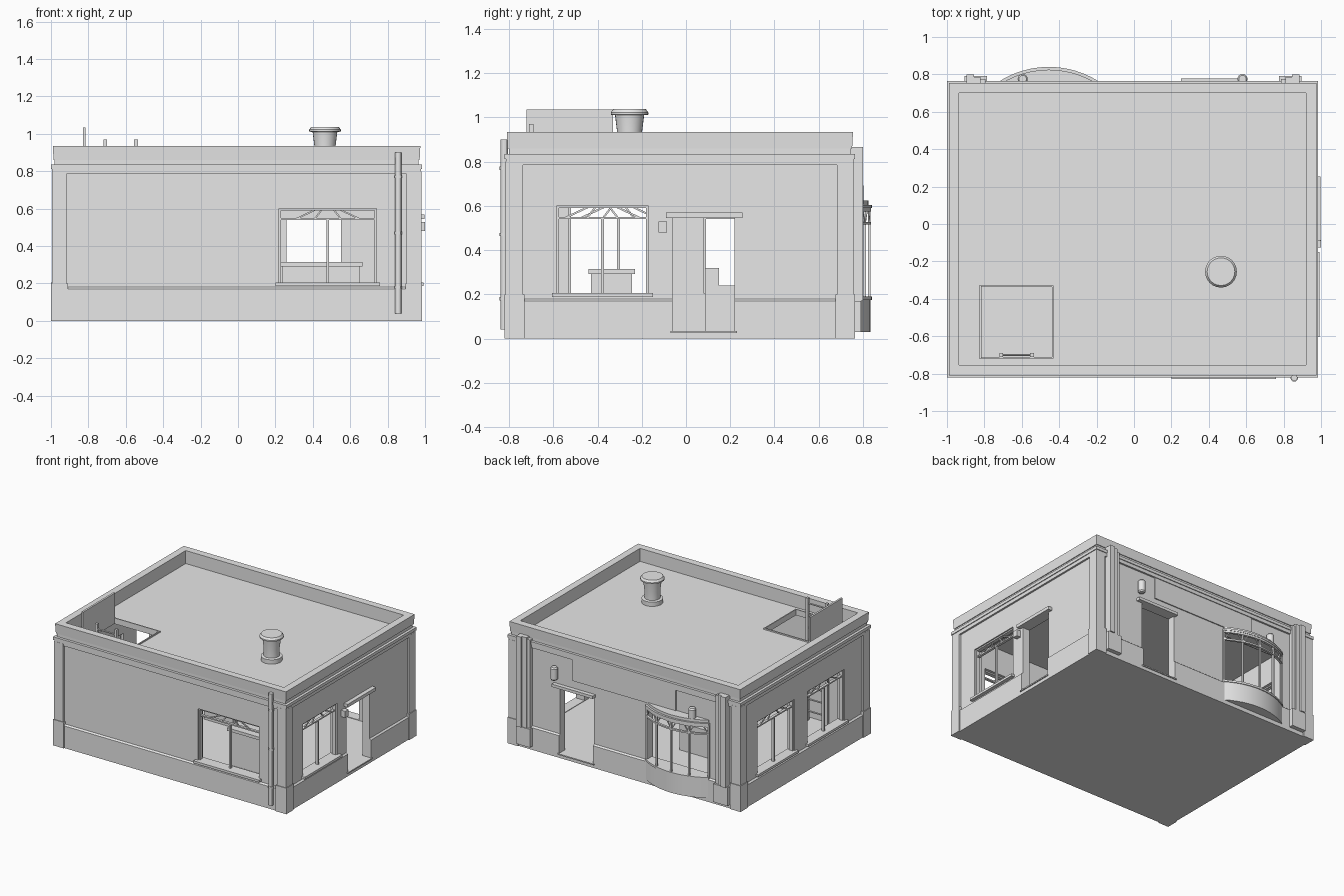
import bpy, bmesh, math
from mathutils import Vector

if "Cube" in bpy.data.objects:
    bpy.data.objects.remove(bpy.data.objects["Cube"], do_unlink=True)

GREY = (0.8, 0.8, 0.8, 1)
mat = bpy.data.materials.new("plain_grey")
mat.use_nodes = True
mat.diffuse_color = GREY
mat.node_tree.nodes["Principled BSDF"].inputs["Base Color"].default_value = GREY

X0, X1, Y0, Y1 = -1.0, 0.985, -0.82, 0.765


def finish(name, bm, smooth=False):
    bmesh.ops.recalc_face_normals(bm, faces=bm.faces)
    me = bpy.data.meshes.new(name)
    bm.to_mesh(me)
    bm.free()
    me.materials.append(mat)
    ob = bpy.data.objects.new(name, me)
    bpy.context.scene.collection.objects.link(ob)
    if smooth:
        bpy.ops.object.select_all(action='DESELECT')
        ob.select_set(True)
        bpy.context.view_layer.objects.active = ob
        bpy.ops.object.shade_smooth_by_angle()
    return ob


def bridge(bm, loops, closed=False):
    """Skin rings of points; cap the ends unless the rings close on themselves."""
    rings = [[bm.verts.new(p) for p in loop] for loop in loops]
    n = len(rings[0])
    for i in range(len(rings) if closed else len(rings) - 1):
        a, b = rings[i], rings[(i + 1) % len(rings)]
        for j in range(n):
            k = (j + 1) % n
            bm.faces.new((a[j], a[k], b[k], b[j]))
    if not closed:
        bm.faces.new(rings[0])
        bm.faces.new(rings[-1])


def rect(x0, x1, y0, y1, z):
    return [(x0, y0, z), (x1, y0, z), (x1, y1, z), (x0, y1, z)]


def add_box(bm, x0, x1, y0, y1, z0, z1):
    bridge(bm, [rect(x0, x1, y0, y1, z0), rect(x0, x1, y0, y1, z1)])


def boxes(name, items):
    bm = bmesh.new()
    for b in items:
        add_box(bm, *b)
    return finish(name, bm)


def on_wall(side, u, d, z):
    """Point on a wall: u along it, d outward from its outermost plane."""
    return Vector({"front": (u, Y0 - d, z), "back": (u, Y1 + d, z),
                   "left": (X1 + d, u, z), "right": (X0 - d, u, z)}[side])


def wall_box(side, u0, u1, d0, d1, z0, z1):
    p, q = on_wall(side, u0, d0, z0), on_wall(side, u1, d1, z1)
    return [c for i in range(3) for c in sorted((p[i], q[i]))]


def add_beam(bm, p, q, r, n=4):
    p, q = Vector(p), Vector(q)
    rot = (q - p).to_track_quat('Z', 'Y')
    ring = [rot @ Vector((r * math.cos(a), r * math.sin(a), 0))
            for a in (2 * math.pi * (i + 0.5) / n for i in range(n))]
    bridge(bm, [[p + v for v in ring], [q + v for v in ring]])


def lathe(name, x, y, profile, n=24):
    bm = bmesh.new()
    bridge(bm, [[(x + r * math.cos(2 * math.pi * i / n), y + r * math.sin(2 * math.pi * i / n), z)
                 for i in range(n)] for r, z in profile])
    return finish(name, bm, True)


def cut(ob, cutter):
    m = ob.modifiers.new("openings", 'BOOLEAN')
    m.object, m.solver = cutter, 'EXACT'
    dg = bpy.context.evaluated_depsgraph_get()
    me = bpy.data.meshes.new_from_object(ob.evaluated_get(dg))
    ob.modifiers.clear()
    ob.data = me


# Walls, cornice and parapet swept around the plan
profile = [(.008, 0), (.008, .17), (.02, .18), (.02, .785), (.006, .785), (.006, .812), (0, .812),
           (0, .835), (.02, .835), (.02, .86), (.014, .86), (.01, .935), (.065, .935),
           (.065, .82), (.08, .82), (.08, 0)]
bm = bmesh.new()
bridge(bm, [rect(X0 + i, X1 - i, Y0 + i, Y1 - i, z) for i, z in profile], True)
walls = finish("walls", bm)

# Openings for windows, doors and bay
windows = [("front", .22, .74), ("left", -.585, -.17), ("right", -.53, -.08), ("right", .08, .53)]
doors = [("left", -.06, .22), ("back", .26, .55)]
holes = [wall_box(s, a, b, -.2, .1, .2, .6) for s, a, b in windows]
holes += [wall_box(s, a, b, -.2, .1, .03, .545) for s, a, b in doors]
holes.append(wall_box("back", -.71, -.2, -.2, .02, .175, .6))
cutter = boxes("opening_cutter", holes)
cut(walls, cutter)
bpy.data.objects.remove(cutter, do_unlink=True)

# Floor and roof slab around the hatch
boxes("floor", [(X0 + .05, X1 - .05, Y0 + .05, Y1 - .05, 0, .03)])
a, b, c, d = X0 + .06, X1 - .06, Y0 + .06, Y1 - .06
hx0, hx1, hy0, hy1 = -.815, -.43, -.72, -.33
boxes("roof", [(a, hx0, c, d, .8, .835), (hx1, b, c, d, .8, .835),
               (hx0, hx1, c, hy0, .8, .835), (hx0, hx1, hy1, d, .8, .835)])
boxes("hatch_lid", [(-.83, -.815, hy0, hy1, .8, 1.035)])
t = .008
boxes("hatch_curb", [(hx0, hx1, hy0, hy0 + t, .8, .845), (hx0, hx1, hy1 - t, hy1, .8, .845),
                     (hx1 - t, hx1, hy0 + t, hy1 - t, .8, .845)])

# Ladder below the hatch
bm = bmesh.new()
for x in (-.71, -.545):
    add_box(bm, x - .01, x + .01, -.71, -.69, .03, .97)
for i in range(10):
    add_beam(bm, (-.71, -.7, .1 + i * .092), (-.545, -.7, .1 + i * .092), .007, 6)
finish("ladder", bm)

# Corner piers with heavier bases
piers = []
for sx in (0, 1):
    for sy in (0, 1):
        for w, i, z0, z1 in ((.09, 0, 0, .2), (.083, .005, .2, .8)):
            xs = (X1 - w, X1 - i) if sx else (X0 + i, X0 + w)
            ys = (Y1 - w, Y1 - i) if sy else (Y0 + i, Y0 + w)
            piers.append((*xs, *ys, z0, z1))
boxes("corner_piers", piers)

# Stepped pilasters at the ends of the back
strips = []
for s in (-1, 1):
    for u0, u1, d1, z0, z1 in ((.79, .815, .01, .17, .85), (.815, .85, .02, .17, .865),
                               (.85, .89, .035, .17, .865), (.78, .9, .025, .03, .17)):
        u = sorted((s * u0 - .005, s * u1 - .005))
        strips.append(wall_box("back", *u, -.02, d1, z0, z1))
boxes("back_pilasters", strips)

# Window frames: sill, mullion, transom and fanned top bars
for n, (side, u0, u1) in enumerate(windows, 1):
    mid, e = (u0 + u1) / 2, .01
    out = 0 if side == "right" else .008
    bm = bmesh.new()
    for item in [(u0 - .02, u1 + .02, -.08, out, .187, .205),
                 (u0, u0 + e, -.06, -.03, .205, .6), (u1 - e, u1, -.06, -.03, .205, .6),
                 (u0, u1, -.06, -.03, .59, .6), (u0, u1, -.055, -.035, .54, .55),
                 (mid - .006, mid + .006, -.055, -.035, .205, .55)]:
        add_box(bm, *wall_box(side, *item))
    for top, low in ((.03, .07), (.06, .17)):
        for s in (-1, 1):
            add_beam(bm, on_wall(side, mid + s * top, -.045, .597),
                     on_wall(side, mid + s * low, -.045, .545), .006)
    finish(f"window_frame_{n}", bm)

# Door lintels and side box
boxes("door_lintels", [wall_box("left", -.09, .255, -.03, .012, .545, .57),
                       wall_box("back", .25, .6, -.03, .012, .54, .562)])
boxes("door_thresholds", [wall_box("left", -.07, .23, -.08, 0, .025, .034),
                          wall_box("back", .25, .56, -.08, 0, .025, .034)])
boxes("door_side_box", [wall_box("left", -.125, -.085, -.03, .015, .48, .53)])

# Shallow sign panel on the back
boxes("back_panel", [wall_box("back", -.44, .44, -.021, -.012, .62, .785)])


# Curved bay window
BX, BY, BR, HALF, SEG = -.455, .344, .496, .575, 12


def arc(r, z):
    return [(BX + r * math.sin(a), BY + r * math.cos(a), z)
            for a in (HALF * (2 * i / SEG - 1) for i in range(SEG + 1))]


def bay_solid(name, r, z0, z1):
    bm = bmesh.new()
    loops = []
    for z in (z0, z1):
        pts = arc(r, z)
        loops.append(pts + [(pts[-1][0], .7, z), (pts[0][0], .7, z)])
    bridge(bm, loops)
    return finish(name, bm, True)


bay_solid("bay_base", BR - .006, .03, .175)
bay_solid("bay_sill", BR, .175, .19)
bay_solid("bay_cap", BR, .59, .605)
bay_solid("bay_cap_top", BR - .015, .605, .625)
bm = bmesh.new()
for z, h in ((.515, .012), (.575, .015)):
    loops = [arc(BR - .003, z), arc(BR - .003, z + h), arc(BR - .02, z + h), arc(BR - .02, z)]
    bridge(bm, list(zip(*loops)))
low, high = arc(BR - .012, .19), arc(BR - .012, .59)
mid = arc(BR - .012, .52)
for i in range(0, SEG + 1, 3):
    add_beam(bm, low[i], high[i], .009)
for i in range(0, SEG, 3):
    add_beam(bm, mid[i], high[i + 1], .005)
    add_beam(bm, mid[i + 3], high[i + 2], .005)
finish("bay_frame", bm)

# Wall lamps on the back
for n, x in enumerate((-.595, .58), 1):
    lathe(f"wall_lamp_{n}", x, .775, [(.02, .6), (.027, .61), (.027, .69), (.02, .7)], 16)
    boxes(f"lamp_bracket_{n}", [(x - .008, x + .008, .735, .775, .64, .66)])

# Drainpipe with collars
lathe("drainpipe", .857, -.822, [(.017, .04), (.017, .9)], 12)
for n, z in enumerate((.18, .47, .77), 1):
    lathe(f"pipe_collar_{n}", .857, -.822, [(.021, z - .007), (.021, z + .007)], 12)

# Roof vent
lathe("roof_vent", .465, -.255, [(.075, .835), (.075, .868), (.056, .872), (.056, .93), (.066, 1.01),
                                 (.085, 1.012), (.085, 1.022), (.074, 1.037)])

# Counter and seat inside
boxes("counter", [(.235, .65, -.43, -.245, .03, .292), (.215, .665, -.44, -.23, .292, .315)])
boxes("seat", [(-.35, -.1, .085, .22, .03, .24), (-.35, -.1, .085, .15, .24, .32)])
